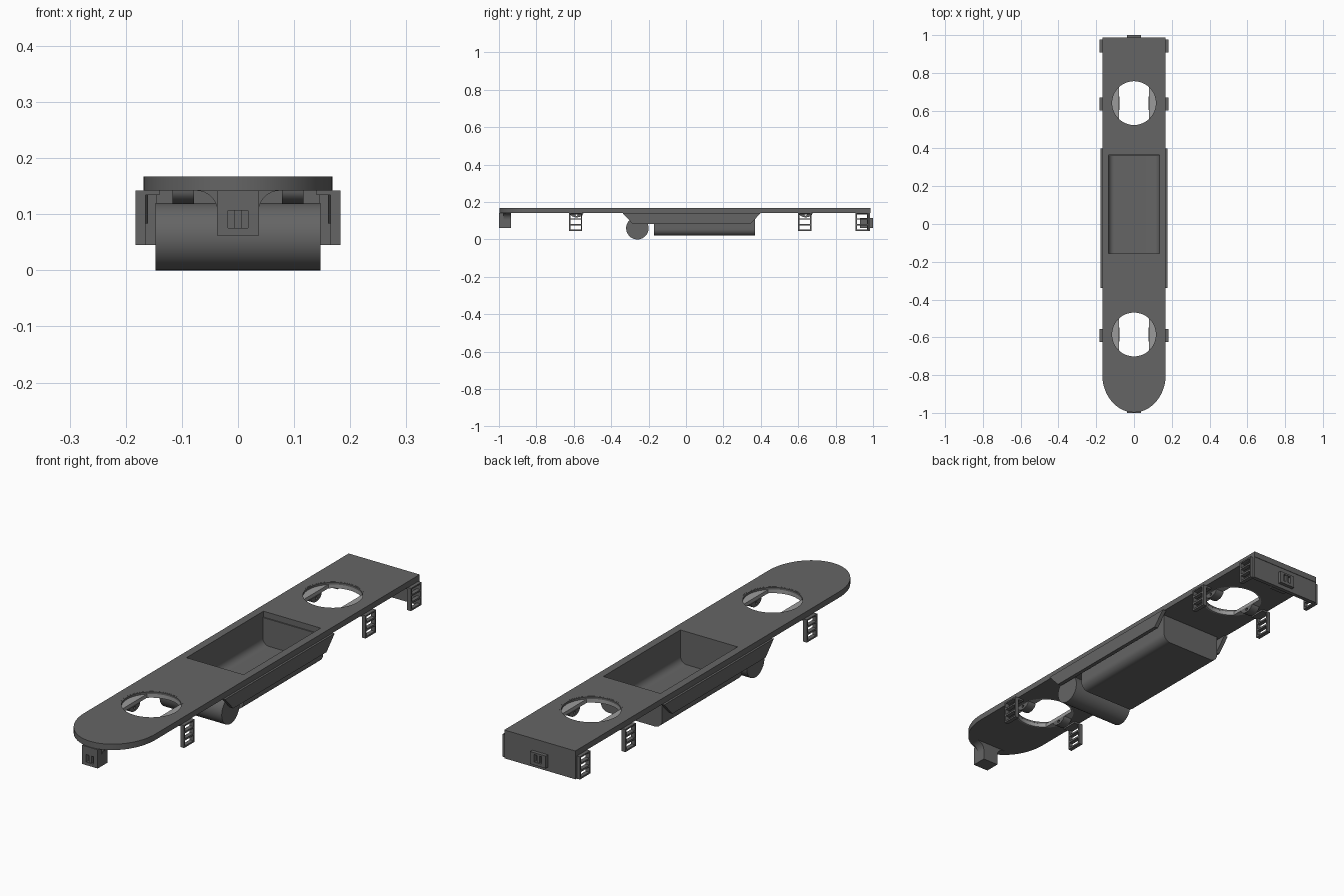
import bpy, bmesh, math
from mathutils import Matrix

if "Cube" in bpy.data.objects:
    bpy.data.objects.remove(bpy.data.objects["Cube"])


def material(name, v):
    m = bpy.data.materials.new(name)
    m.diffuse_color = (v, v, v, 1)
    m.use_nodes = True
    m.node_tree.nodes["Principled BSDF"].inputs["Base Color"].default_value = m.diffuse_color
    return m


DARK = material("dark grey", 0.13)
LIGHT = material("light grey", 0.33)

# Profile plane (u, v) and extrusion direction w mapped to world axes
AXES = {
    "z": Matrix(((1, 0, 0), (0, 1, 0), (0, 0, 1))),    # u=x, v=y, w=z
    "x": Matrix(((0, 0, 1), (1, 0, 0), (0, 1, 0))),    # u=y, v=z, w=x
    "y": Matrix(((1, 0, 0), (0, 0, -1), (0, 1, 0))),   # u=x, v=z, w=-y
}


def plate(name, loops, lo, hi, axis="z", mat=DARK):
    """Extrude an outline (first loop) with holes (other loops) from lo to hi."""
    cu = bpy.data.curves.new(name, "CURVE")
    cu.dimensions = "2D"
    cu.fill_mode = "BOTH"
    cu.extrude = (hi - lo) / 2
    for loop in loops:
        sp = cu.splines.new("POLY")
        sp.points.add(len(loop) - 1)
        for p, (u, v) in zip(sp.points, loop):
            p.co = (u, v, 0, 1)
        sp.use_cyclic_u = True
    tmp = bpy.data.objects.new(name + "_tmp", cu)
    bpy.context.collection.objects.link(tmp)
    dg = bpy.context.evaluated_depsgraph_get()
    me = bpy.data.meshes.new_from_object(tmp.evaluated_get(dg))
    bpy.data.objects.remove(tmp)
    mid = (lo + hi) / 2 * (-1 if axis == "y" else 1)
    bm = bmesh.new()
    bm.from_mesh(me)
    bmesh.ops.remove_doubles(bm, verts=bm.verts, dist=1e-5)
    for v in bm.verts:
        v.co.z += mid
        v.co = AXES[axis] @ v.co
    bmesh.ops.recalc_face_normals(bm, faces=bm.faces)
    bm.to_mesh(me)
    bm.free()
    me.materials.clear()
    me.materials.append(mat)
    me.name = name
    ob = bpy.data.objects.new(name, me)
    bpy.context.collection.objects.link(ob)
    bpy.ops.object.select_all(action="DESELECT")
    ob.select_set(True)
    bpy.context.view_layer.objects.active = ob
    bpy.ops.object.shade_smooth_by_angle(angle=math.radians(30))
    return ob


def rect(u0, u1, v0, v1):
    return [(u0, v0), (u1, v0), (u1, v1), (u0, v1)]


def arc(cu, cv, ru, rv, a0, a1, n):
    angles = [math.radians(a0 + (a1 - a0) * i / n) for i in range(n + 1)]
    return [(cu + ru * math.cos(a), cv + rv * math.sin(a)) for a in angles]


def circle(cu, cv, r, n=48):
    return arc(cu, cv, r, r, 0, 360, n)[:-1]


HOLES = (-0.585, 0.64)
BOTTOM, TOP = 0.142, 0.167

# Deck: square rear, rounded front, two round holes and the well opening
outline = [(0.168, 0.987), (-0.168, 0.987)] + arc(0, -0.797, 0.168, 0.2, 180, 360, 40)
plate("deck", [outline, rect(-0.135, 0.135, -0.155, 0.365)]
      + [circle(0, y, 0.122) for y in HOLES], BOTTOM, TOP)

# Pivot rings, flat-sided liners and rounded lugs in the two holes
for y in HOLES:
    plate("pivot_rim", [circle(0, y, 0.122), circle(0, y, 0.116)], 0.158, 0.1665)
    a = math.degrees(math.acos(0.08 / 0.116))
    flats = arc(0, y, 0.116, 0.116, a, 180 - a, 20) + \
        arc(0, y, 0.116, 0.116, 180 + a, 360 - a, 20)
    plate("pivot_liner", [circle(0, y, 0.122), flats], BOTTOM, 0.158, mat=LIGHT)
    for s in (-1, 1):
        lo, hi = sorted((s * 0.078, s * 0.117))
        lug = arc(y, BOTTOM, 0.036, 0.024, 180, 360, 16)
        plate("pivot_lug", [lug, circle(y, 0.132, 0.006, 12)], lo, hi, "x")


# Well: U-shaped trough closed by two end walls
def trough(w, z, r):
    return arc(-w + r, z + r, r, r, 180, 270, 8) + arc(w - r, z + r, r, r, 270, 360, 8)


outer = [(-0.145, BOTTOM)] + trough(0.145, 0.02, 0.035) + [(0.145, BOTTOM)]
inner = [(0.135, BOTTOM)] + trough(0.135, 0.026, 0.03)[::-1] + [(-0.135, BOTTOM)]
plate("well_trough", [outer + inner], -0.155, 0.36, "y")
plate("well_front_wall", [outer], -0.17, -0.155, "y")
plate("well_rear_wall", [outer], 0.36, 0.368, "y")

# Cross tank in front of the well
plate("tank", [circle(-0.26, 0.06, 0.06)], -0.147, 0.147, "x")

# Side sills and three step frames per side
sill = [(-0.34, BOTTOM), (-0.285, 0.083), (0.345, 0.083), (0.4, BOTTOM)]
for s in (-1, 1):
    lo, hi = sorted((s * 0.16, s * 0.177))
    plate("side_sill", [sill], lo, hi, "x")
    for y in (-0.59, 0.635, 0.942):
        gaps = [rect(y - 0.028, y + 0.028, z, z + 0.023) for z in (0.052, 0.083, 0.113)]
        lo, hi = sorted((s * 0.165, s * 0.183))
        plate("step_frame", [rect(y - 0.035, y + 0.035, 0.045, BOTTOM)] + gaps, lo, hi, "x")
        lo, hi = sorted((s * 0.14, s * 0.165))
        plate("step_bracket", [rect(y - 0.035, y + 0.035, 0.134, BOTTOM)], lo, hi, "x")

# Rear end plate
plate("rear_plate", [rect(-0.168, 0.168, 0.045, BOTTOM)], 0.968, 0.985, "y")

# Coupler pockets: solid block with a recessed face at each end
socket = rect(-0.018, 0.018, 0.075, 0.107)
for name, top, face, mid, back in (("front", BOTTOM, -1.0, -0.98, -0.935),
                                   ("rear", 0.115, 1.0, 0.985, 0.93)):
    block = rect(-0.037, 0.037, 0.062, top)
    plate(name + "_coupler_face", [block, socket], min(face, mid), max(face, mid), "y")
    plate(name + "_coupler_block", [block], min(mid, back), max(mid, back), "y")
    plate(name + "_coupler_pin", [rect(-0.006, 0.006, 0.075, 0.107)],
          min(face, mid) + 0.003, max(face, mid) - 0.003, "y")

# Curved neck joining the front coupler to the deck
neck = arc(-0.075, 0.106, 0.038, 0.036, 90, 0, 8) + arc(0.075, 0.106, 0.038, 0.036, 180, 90, 8)
plate("front_coupler_neck", [neck], -0.975, -0.935, "y")
